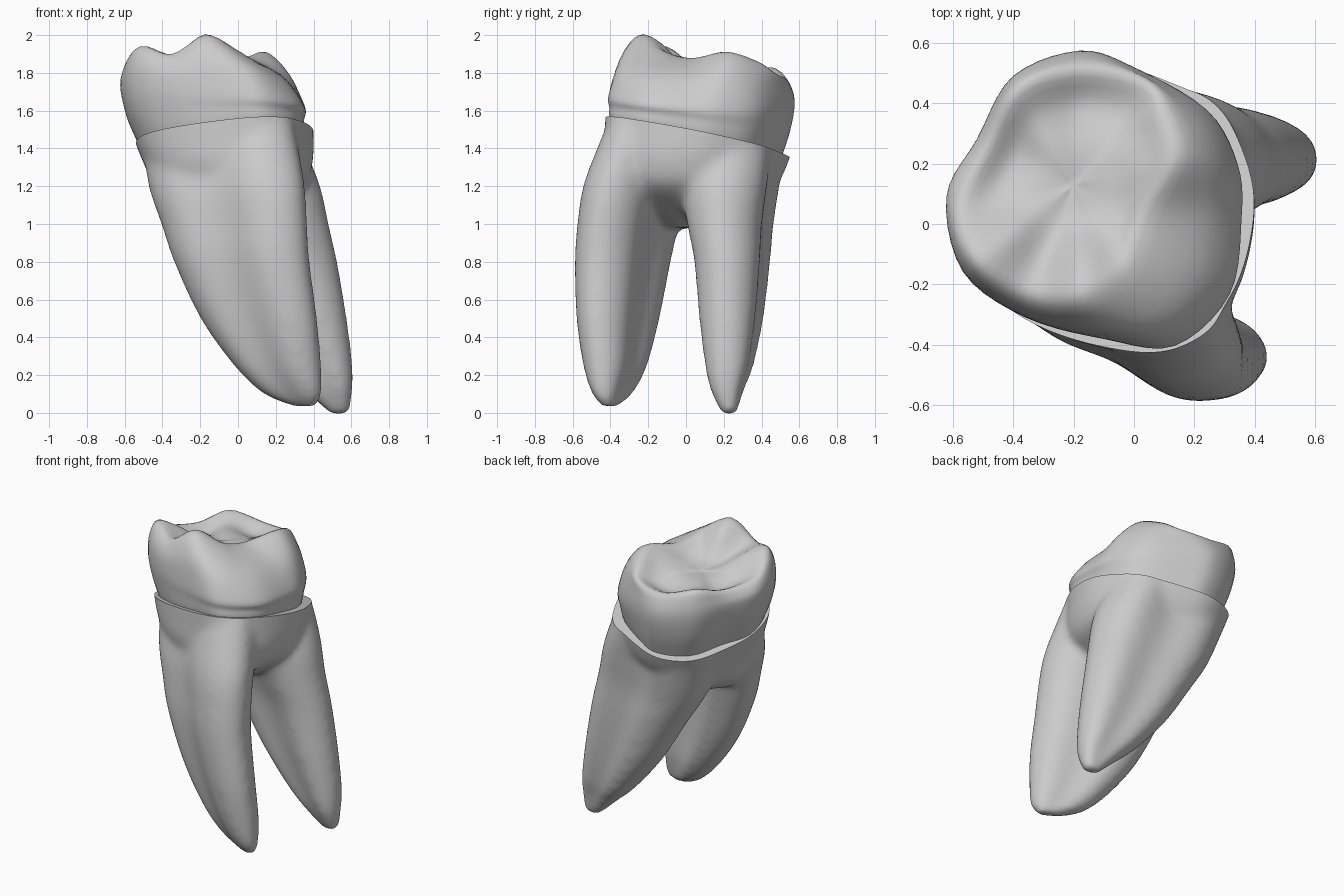
import bpy, bmesh, math
from mathutils import Vector, Matrix

cube = bpy.data.objects.get("Cube")
if cube:
    bpy.data.objects.remove(cube, do_unlink=True)

mat = bpy.data.materials.new("tooth grey")
mat.use_nodes = True
grey = (0.6, 0.6, 0.6, 1)
mat.diffuse_color = grey
mat.node_tree.nodes["Principled BSDF"].inputs["Base Color"].default_value = grey


def spline(points, steps, closed=False):
    """Smooth curve of vectors through the given points."""
    p = [Vector(q) for q in points]
    n = len(p)
    pick = (lambda i: p[i % n]) if closed else (lambda i: p[max(0, min(n - 1, i))])
    out = []
    for i in range(n if closed else n - 1):
        a, b, c, d = (pick(i + k) for k in (-1, 0, 1, 2))
        for s in range(steps):
            t = s / steps
            out.append(b + (c - a) * (t / 2) + (a * 2 - b * 5 + c * 4 - d) * (t * t / 2)
                       + (b * 3 - a - c * 3 + d) * (t ** 3 / 2))
    return out if closed else out + [p[-1]]


def loft(bm, rings):
    """Skin closed rings of equal size and cap both ends."""
    rows = [[bm.verts.new(v) for v in ring] for ring in rings]
    for lo, hi in zip(rows, rows[1:]):
        for i in range(len(lo)):
            j = (i + 1) % len(lo)
            bm.faces.new((lo[i], lo[j], hi[j], hi[i]))
    bm.faces.new(rows[0][::-1])
    bm.faces.new(rows[-1])


def make_object(name, bm):
    bmesh.ops.recalc_face_normals(bm, faces=bm.faces)
    mesh = bpy.data.meshes.new(name)
    bm.to_mesh(mesh)
    bm.free()
    obj = bpy.data.objects.new(name, mesh)
    bpy.context.collection.objects.link(obj)
    mesh.materials.append(mat)
    return obj


def smooth(obj, degrees):
    bpy.ops.object.select_all(action='DESELECT')
    obj.select_set(True)
    bpy.context.view_layer.objects.active = obj
    bpy.ops.object.shade_smooth_by_angle(angle=math.radians(degrees))


# Crown: belly outline, edge of the chewing surface, cusp height
crown_outline = [
    (.35, .02, .06, .05, 1.88), (.34, .20, .15, .22, 1.91), (.24, .38, .10, .38, 1.86),
    (.00, .52, .03, .47, 1.80), (-.18, .575, -.17, .51, 1.78), (-.40, .49, -.38, .45, 1.83),
    (-.52, .28, -.48, .26, 1.79), (-.62, .09, -.57, .06, 1.83), (-.565, -.16, -.52, -.12, 1.94),
    (-.36, -.31, -.35, -.23, 1.90), (-.10, -.38, -.17, -.25, 2.0), (.13, -.40, -.02, -.17, 1.93),
    (.31, -.23, .02, -.06, 1.89)]
centre = Vector((-.2, .13, 1.79))
columns = []
for bx, by, tx, ty, tz in crown_outline:
    belly = Vector((bx, by, 1.66 - .08 * bx - .08 * by))
    edge = Vector((tx, ty, tz))
    neck = Vector((bx * .885 + .028, by * .92 - .025, 0))
    neck.z = 1.46 + .08 * neck.x - .2 * neck.y
    foot = centre.lerp(neck, .9)
    foot.z = neck.z - .1
    bulge = neck.lerp(belly, .65)
    bulge.z = (neck.z + belly.z) / 2
    shoulder = belly.lerp(edge, .28 + .25 * bx)
    shoulder.z = belly.z + (tz - belly.z) * .6
    inner = edge.lerp(centre, .3)
    inner.z = tz - .04
    basin = edge.lerp(centre, .65)
    basin.z = 1.8 + (tz - 1.86) * .2
    columns.append(spline([foot, neck, bulge, belly, shoulder, edge, inner, basin,
                           edge.lerp(centre, .97)], 4))
bm = bmesh.new()
loft(bm, [spline(level, 5, True) for level in zip(*columns)])
crown = make_object("crown", bm)
smooth(crown, 50)

# Root trunk under the crown: height, scale, shift
bm = bmesh.new()
rim = [(.40, .02, 0), (.37, .22, 0), (.26, .40, 0), (.0, .53, 0), (-.2, .575, 0),
       (-.4, .49, 0), (-.5, .28, 0), (-.55, .06, 0), (-.5, -.18, 0), (-.35, -.32, 0),
       (-.1, -.41, 0), (.15, -.42, 0), (.33, -.24, 0)]
rim = spline(rim, 5, True)
trunk = spline([(.98, .4, .2, -.08, -.07), (1.08, .64, .5, -.05, -.06),
                (1.2, .84, .85, .02, -.03), (1.32, .94, .97, .02, -.02),
                (1.45, 1, 1, 0, 0), (1.7, 1.04, 1.04, -.03, .03)], 3)
loft(bm, [[((v.x + .05) * sx - .05 + dx, (v.y - .05) * sy + .05 + dy, z) for v in rim]
          for z, sx, sy, dx, dy in trunk])


# Roots: height, centre x, centre y, half length, half width
def root(sections, angle):
    turn = Matrix.Rotation(math.radians(angle), 3, 'Z')
    rings = []
    for z, x, y, length, width in spline(sections, 5):
        ring = []
        for k in range(40):
            a = k * math.tau / 40
            pinch = 1.05 - .32 * math.sin(a) ** 8
            v = Vector((length * math.cos(a), width * pinch * math.sin(a), 0))
            ring.append(turn @ v + Vector((x, y, z)))
        rings.append(ring)
    loft(bm, rings)


root([(.03, .36, -.40, .06, .04), (.10, .29, -.39, .17, .085), (.25, .21, -.375, .25, .14),
      (.5, .11, -.36, .335, .175), (.8, .02, -.335, .39, .2), (1.0, -.02, -.305, .42, .21),
      (1.2, -.06, -.255, .45, .225), (1.4, -.085, -.185, .44, .225),
      (1.65, -.09, -.11, .39, .2)], -27)
root([(-.01, .54, .23, .05, .05), (.12, .48, .22, .13, .1), (.25, .41, .23, .2, .14),
      (.5, .29, .24, .29, .18), (.8, .17, .245, .36, .21), (1.0, .085, .235, .4, .24),
      (1.2, .02, .235, .42, .275), (1.4, -.05, .26, .41, .27), (1.65, -.1, .28, .36, .22)], -10)
body = make_object("root_body", bm)

# Fuse trunk and roots, soften the joins
remesh = body.modifiers.new("fuse", 'REMESH')
remesh.mode = 'VOXEL'
remesh.voxel_size = .018
relax = body.modifiers.new("soften", 'SMOOTH')
relax.factor = .5
relax.iterations = 28
fused = bpy.data.meshes.new_from_object(
    body.evaluated_get(bpy.context.evaluated_depsgraph_get()))
bpy.data.objects.remove(body, do_unlink=True)

# Trim the tilted rim at the neck
bm = bmesh.new()
bm.from_mesh(fused)
cut = bmesh.ops.bisect_plane(bm, geom=bm.verts[:] + bm.edges[:] + bm.faces[:],
                             plane_co=(0, 0, 1.475), plane_no=(-.08, .2, 1), clear_outer=True)
edges = [e for e in cut["geom_cut"] if isinstance(e, bmesh.types.BMEdge)]
bmesh.ops.contextual_create(bm, geom=edges)
roots = make_object("roots", bm)
smooth(roots, 50)
